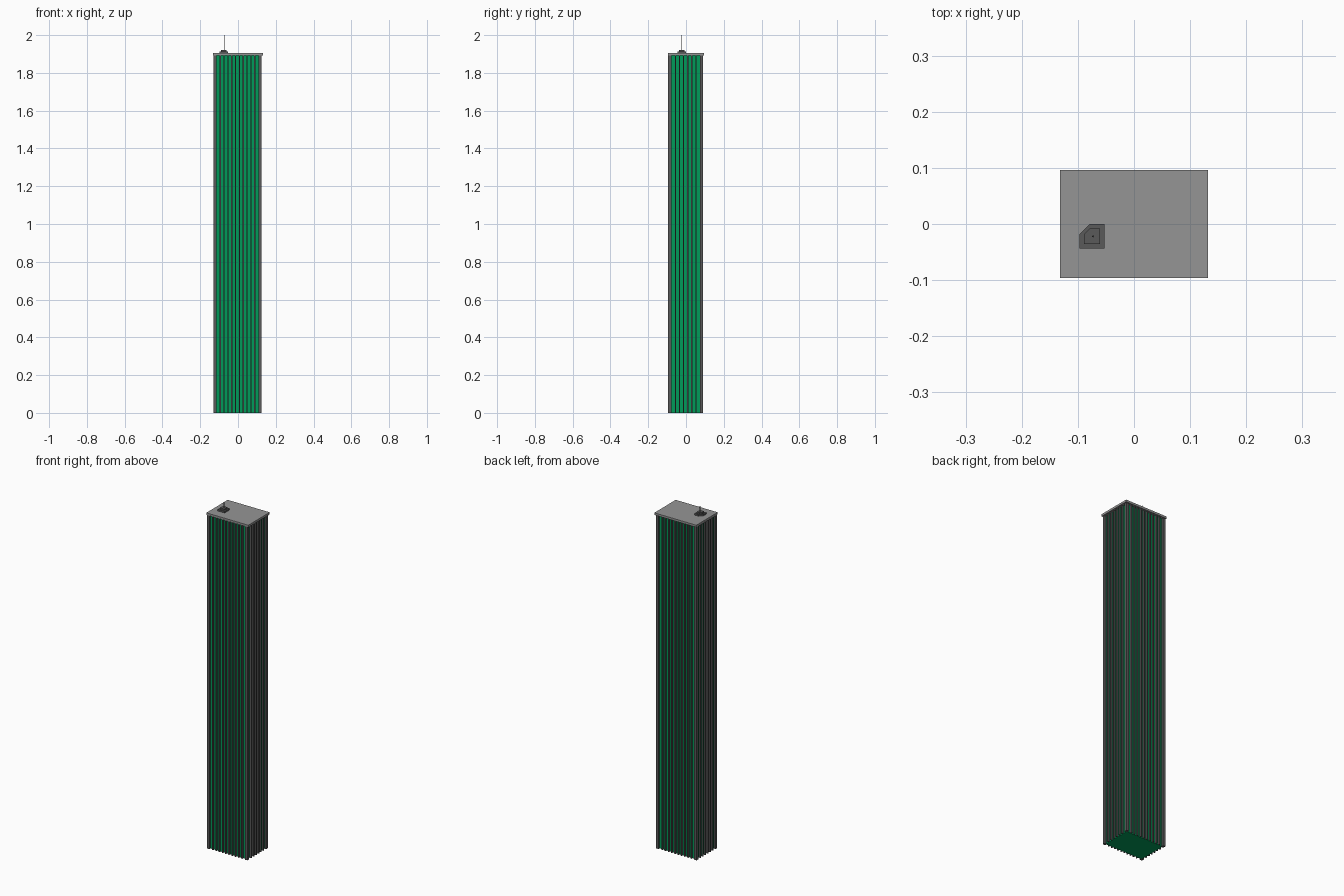
import bpy, bmesh
from mathutils import Vector

if "Cube" in bpy.data.objects:
    bpy.data.objects.remove(bpy.data.objects["Cube"])


def material(name, color):
    m = bpy.data.materials.new(name)
    m.diffuse_color = (*color, 1)
    m.use_nodes = True
    m.node_tree.nodes["Principled BSDF"].inputs["Base Color"].default_value = m.diffuse_color
    return m


green = material("green_glass", (0.0, 0.33, 0.10))
dark = material("dark_metal", (0.10, 0.10, 0.10))
roof_grey = material("roof_grey", (0.30, 0.30, 0.30))


def finish(name, bm, mat):
    bmesh.ops.recalc_face_normals(bm, faces=bm.faces[:])
    me = bpy.data.meshes.new(name)
    bm.to_mesh(me)
    bm.free()
    me.materials.append(mat)
    ob = bpy.data.objects.new(name, me)
    bpy.context.collection.objects.link(ob)
    return ob


def add_box(bm, lo, hi):
    lo, hi = Vector(lo), Vector(hi)
    verts = bmesh.ops.create_cube(bm, size=1)["verts"]
    for v in verts:
        v.co = (lo + hi) / 2 + Vector(a * b for a, b in zip(v.co, hi - lo))


def box(name, lo, hi, mat):
    bm = bmesh.new()
    add_box(bm, lo, hi)
    return finish(name, bm, mat)


# Overall tower sizes
X0, X1, Y0, Y1 = -0.130, 0.125, -0.094, 0.090
H, ROOF = 1.893, 1.905
POST, DEPTH, FIN = 0.016, 0.010, 0.0065

# Green glazed core
box("glass_core", (X0 + DEPTH, Y0 + DEPTH, 0), (X1 - DEPTH, Y1 - DEPTH, H), green)

# Corner posts
bm = bmesh.new()
for x in (X0, X1 - POST):
    for y in (Y0, Y1 - POST):
        add_box(bm, (x, y, 0), (x + POST, y + POST, H))
finish("corner_posts", bm, dark)


# Vertical fins on all four sides
def fin_centres(a, b, bays):
    a, b = a + POST, b - POST
    return [a + (b - a) * i / bays for i in range(1, bays)]


bm = bmesh.new()
for x in fin_centres(X0, X1, 11):
    for y in (Y0, Y1 - DEPTH):
        add_box(bm, (x - FIN / 2, y, 0), (x + FIN / 2, y + DEPTH, H))
finish("front_back_fins", bm, dark)
bm = bmesh.new()
for y in fin_centres(Y0, Y1, 7):
    for x in (X0, X1 - DEPTH):
        add_box(bm, (x, y - FIN / 2, 0), (x + DEPTH, y + FIN / 2, H))
finish("side_fins", bm, dark)

# Roof slab
box("roof_slab", (-0.132, -0.096, H), (0.132, 0.096, ROOF), roof_grey)


# Roof plant room: two tiers with one corner cut off
def cut_tier(name, x0, x1, y0, y1, cut, z0, z1):
    bm = bmesh.new()
    pts = [(x0, y0), (x1, y0), (x1, y1), (x0 + cut, y1), (x0, y1 - cut)]
    face = bm.faces.new([bm.verts.new((x, y, z0)) for x, y in pts])
    ext = bmesh.ops.extrude_face_region(bm, geom=[face])["geom"]
    for v in ext:
        if isinstance(v, bmesh.types.BMVert):
            v.co.z = z1
    bm.faces.ensure_lookup_table()
    if not face.is_valid or len([f for f in bm.faces if len(f.verts) == 5]) < 2:
        bm.faces.new([v for v in bm.verts if abs(v.co.z - z0) < 1e-6])
    return finish(name, bm, dark)


cut_tier("plant_room_base", -0.097, -0.053, -0.044, 0.0, 0.018, ROOF, 1.914)
cut_tier("plant_room_top", -0.089, -0.061, -0.036, -0.008, 0.010, 1.914, 1.922)

# Antenna: thicker mast with a fine tip
for name, r, z0, z1 in (("antenna_mast", 0.0018, 1.92, 1.953),
                        ("antenna_tip", 0.0008, 1.953, 2.0)):
    bpy.ops.mesh.primitive_cylinder_add(vertices=8, radius=r, depth=z1 - z0,
                                        location=(-0.073, -0.022, (z0 + z1) / 2))
    ob = bpy.context.object
    ob.name = name
    ob.data.materials.append(dark)
